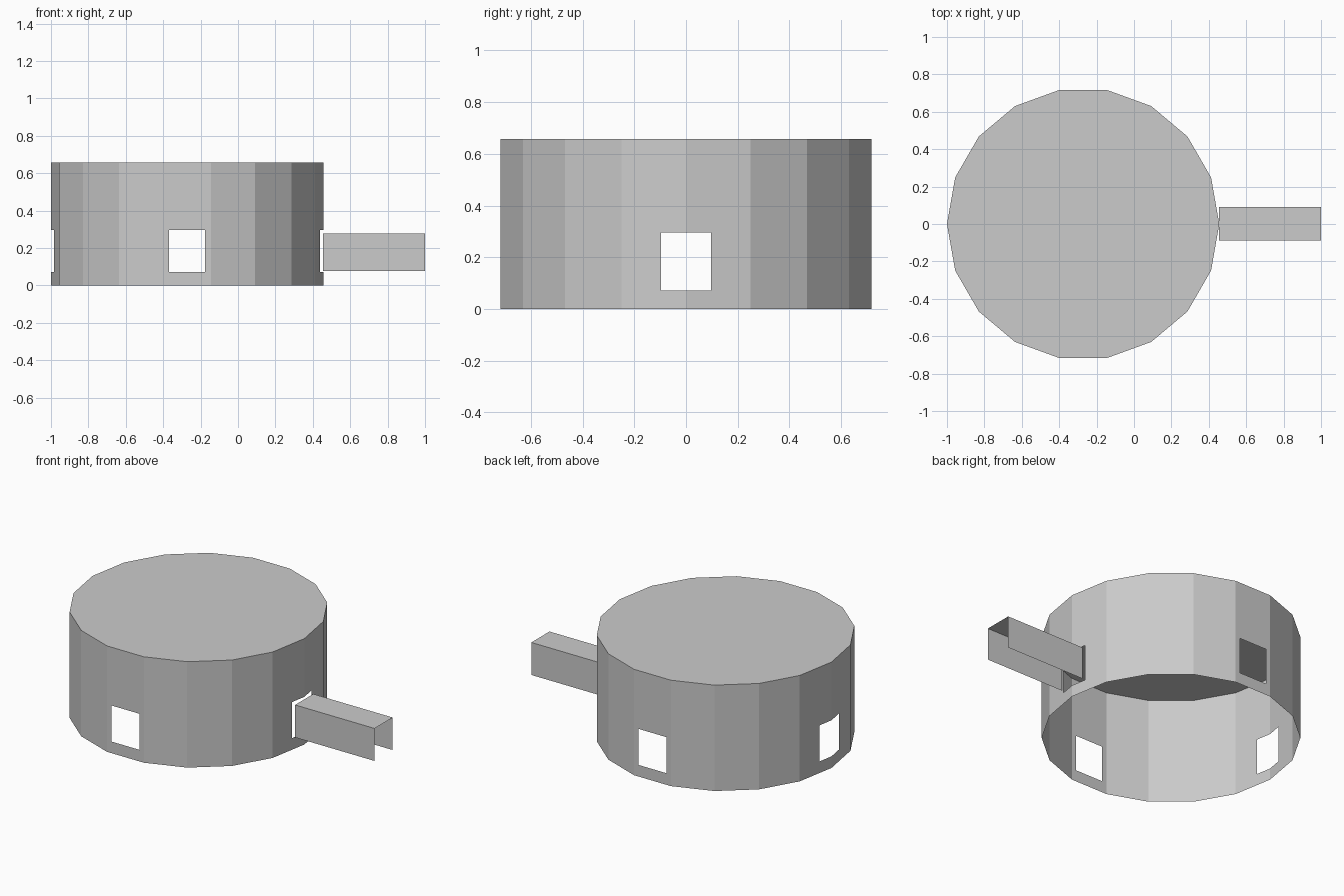
import bpy, bmesh
from mathutils import Matrix

if "Cube" in bpy.data.objects:
    bpy.data.objects.remove(bpy.data.objects["Cube"])

CX, R, H, SIDES = -0.272, 0.728, 0.658, 18     # drum centre, radius, height
HOLE_Y, HOLE_Z0, HOLE_Z1 = 0.096, 0.072, 0.296  # half width, bottom and top of openings

grey = bpy.data.materials.new("plain_grey")
grey.diffuse_color = (0.6, 0.6, 0.6, 1)
grey.use_nodes = True
grey.node_tree.nodes["Principled BSDF"].inputs["Base Color"].default_value = grey.diffuse_color


def finish(bm, name):
    mesh = bpy.data.meshes.new(name)
    bm.to_mesh(mesh)
    bm.free()
    mesh.materials.append(grey)
    obj = bpy.data.objects.new(name, mesh)
    bpy.context.collection.objects.link(obj)
    return obj


def cut(bm, co, no):
    geom = bm.verts[:] + bm.edges[:] + bm.faces[:]
    bmesh.ops.bisect_plane(bm, geom=geom, plane_co=co, plane_no=no, dist=1e-5)


# Round wall: open sheet with four openings (front, back, left, right)
bm = bmesh.new()
bmesh.ops.create_cone(bm, cap_ends=False, segments=SIDES, radius1=R, radius2=R, depth=H,
                      matrix=Matrix.Translation((CX, 0, H / 2)) @ Matrix.Rotation(1.5707963, 4, 'Z'))
for z in (HOLE_Z0, HOLE_Z1):
    cut(bm, (0, 0, z), (0, 0, 1))
for s in (-HOLE_Y, HOLE_Y):
    cut(bm, (CX + s, 0, 0), (1, 0, 0))
    cut(bm, (0, s, 0), (0, 1, 0))
holes = []
for f in bm.faces:
    c = f.calc_center_median()
    if HOLE_Z0 < c.z < HOLE_Z1 and min(abs(c.x - CX), abs(c.y)) < HOLE_Y:
        holes.append(f)
bmesh.ops.delete(bm, geom=holes, context='FACES')
finish(bm, "round_wall")

# Flat roof closing the top
bm = bmesh.new()
bmesh.ops.create_circle(bm, cap_ends=True, segments=SIDES, radius=R,
                        matrix=Matrix.Translation((CX, 0, H)) @ Matrix.Rotation(1.5707963, 4, 'Z'))
for f in bm.faces:
    f.normal_update()
    if f.normal.z < 0:
        f.normal_flip()
finish(bm, "flat_roof")

# Entrance passage: two sides and a top, open at the ends and below
bm = bmesh.new()
profile = [(-0.088, 0.077), (-0.088, 0.279), (0.09, 0.279), (0.09, 0.077)]
rings = [[bm.verts.new((x, y, z)) for y, z in profile] for x in (0.454, 1.0)]
for i in range(3):
    bm.faces.new((rings[0][i], rings[1][i], rings[1][i + 1], rings[0][i + 1]))
finish(bm, "entrance_passage")
